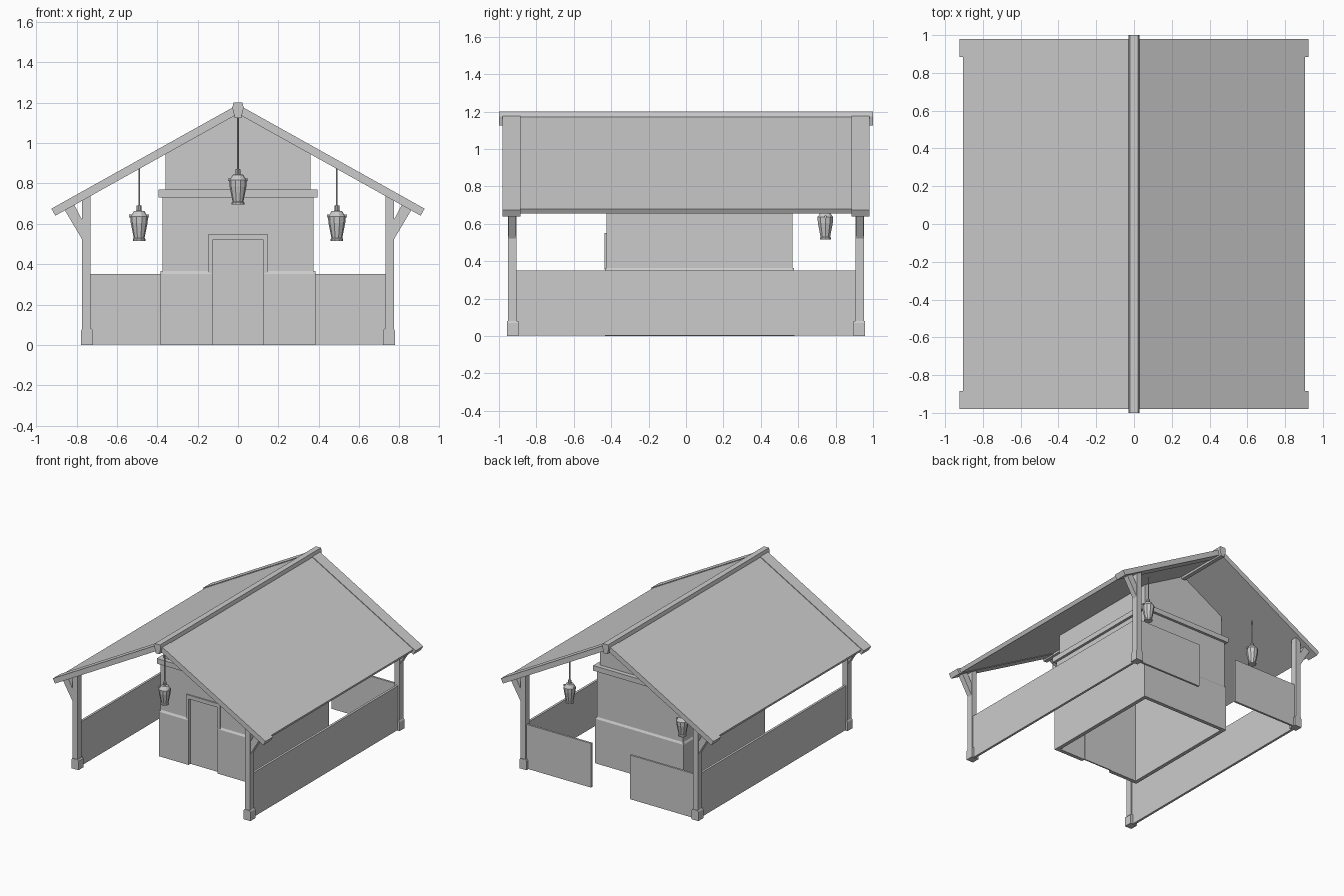
import bpy, bmesh
from mathutils import Vector

cube = bpy.data.objects.get("Cube")
if cube:
    bpy.data.objects.remove(cube)

grey = bpy.data.materials.new("plain_grey")
grey.use_nodes = True
COLOR = (0.6, 0.6, 0.6, 1)
grey.diffuse_color = COLOR
grey.node_tree.nodes["Principled BSDF"].inputs["Base Color"].default_value = COLOR


def finish(name, bm):
    bmesh.ops.recalc_face_normals(bm, faces=bm.faces)
    mesh = bpy.data.meshes.new(name)
    bm.to_mesh(mesh)
    bm.free()
    mesh.materials.append(grey)
    obj = bpy.data.objects.new(name, mesh)
    bpy.context.collection.objects.link(obj)
    return obj


def prism(name, points, start, end, axis="y"):
    """Extrude a profile along y (points are x, z) or along x (points are y, z)."""
    bm = bmesh.new()
    place = (lambda a, b: (a, start, b)) if axis == "y" else (lambda a, b: (start, a, b))
    face = bm.faces.new([bm.verts.new(place(a, b)) for a, b in points])
    new = bmesh.ops.extrude_face_region(bm, geom=[face])["geom"]
    shift = Vector((0, end - start, 0)) if axis == "y" else Vector((end - start, 0, 0))
    bmesh.ops.translate(bm, vec=shift, verts=[v for v in new if isinstance(v, bmesh.types.BMVert)])
    return finish(name, bm)


def box(name, x0, x1, y0, y1, z0, z1):
    return prism(name, [(x0, z0), (x1, z0), (x1, z1), (x0, z1)], y0, y1)


def mirrored(points, side):
    return [(side * a, b) for a, b in points]


def slope(x_end, z_end, thick):
    """Profile of one roof slope running from the ridge to the eave."""
    pitch, nx, nz = 0.558, 0.487, 0.873
    top = z_end + pitch * x_end
    return [(0, top), (x_end, z_end), (x_end - thick * nx, z_end - thick * nz),
            (0, top - thick / nz)]


# Roof slopes, raised gable boards and ridge beam
for side, label in ((-1, "right"), (1, "left")):
    prism(f"roof_panel_{label}", mirrored(slope(0.905, 0.68, 0.03), side), -0.97, 0.97)
    for end, place in ((-1, "front"), (1, "back")):
        prism(f"gable_board_{place}_{label}", mirrored(slope(0.925, 0.675, 0.04), side),
              end * 0.885, end * 0.98)
half = [(0.016, 1.125), (0.028, 1.175), (0.022, 1.2)]
prism("ridge_beam", half + mirrored(half[::-1], -1), -1, 1)

# Corner posts with footings and outward braces
for side, label in ((-1, "right"), (1, "left")):
    for end, place in ((-1, "front"), (1, "back")):
        tag = f"{place}_{label}"
        prism(f"post_{tag}", mirrored([(0.73, 0), (0.772, 0), (0.772, 0.75), (0.73, 0.77)], side),
              end * 0.905, end * 0.953)
        prism(f"footing_{tag}", mirrored([(0.718, 0), (0.778, 0), (0.778, 0.07), (0.772, 0.08),
                                          (0.726, 0.08), (0.718, 0.07)], side),
              end * 0.895, end * 0.957)
        prism(f"brace_{tag}", mirrored([(0.765, 0.51), (0.86, 0.67), (0.82, 0.71),
                                        (0.765, 0.605)], side), end * 0.908, end * 0.95)

# Low fences: both sides, and the back with a gap in the middle
for side, label in ((-1, "right"), (1, "left")):
    box(f"side_fence_{label}", side * 0.742, side * 0.76, -0.91, 0.91, 0.003, 0.35)
    box(f"back_fence_{label}", side * 0.17, side * 0.74, 0.922, 0.938, 0.003, 0.35)

# Hollow room walls, open underneath
FRONT, BACK, WIDE, DOOR = -0.425, 0.57, 0.375, 0.127
for side, label in ((-1, "right"), (1, "left")):
    box(f"side_wall_{label}", side * (WIDE - 0.02), side * WIDE, FRONT, BACK, 0, 0.75)
    box(f"front_wall_{label}", side * DOOR, side * (WIDE - 0.02), FRONT, FRONT + 0.02, 0, 0.75)
box("back_wall", -WIDE + 0.02, WIDE - 0.02, BACK - 0.02, BACK, 0, 0.75)
box("door_lintel", -DOOR, DOOR, FRONT, FRONT + 0.02, 0.52, 0.75)
box("door", -DOOR, DOOR, FRONT + 0.015, FRONT + 0.025, 0, 0.52)


# Thicker lower wall band with a bevelled top edge
def band(base, out):
    return [(base, 0), (base + out, 0), (base + out, 0.35), (base, 0.365)]


for side, label in ((-1, "right"), (1, "left")):
    prism(f"lower_band_side_{label}", mirrored(band(WIDE, 0.01), side), FRONT - 0.008, BACK + 0.008)
    prism(f"lower_band_front_{label}", band(FRONT, -0.009), side * DOOR, side * (WIDE + 0.008), "x")
prism("lower_band_back", band(BACK, 0.009), -WIDE - 0.008, WIDE + 0.008, "x")

# Door trim
leg = [(0.147, 0.355), (0.147, 0.55)]
inner = [(DOOR, 0.52), (DOOR, 0.355)]
prism("door_trim", leg + mirrored(leg[::-1], -1) + mirrored(inner[::-1], -1) + inner,
      FRONT - 0.01, FRONT + 0.002)

# Ledge and the gabled upper wall
box("wall_ledge", -0.395, 0.395, FRONT - 0.02, BACK + 0.02, 0.73, 0.77)
prism("upper_wall", [(-0.36, 0.76), (0.36, 0.76), (0.36, 0.955), (0, 1.155), (-0.36, 0.955)],
      FRONT + 0.015, BACK - 0.015)


# Hanging lanterns
def lantern(name, x, y, z, cord_top):
    profile = [(0, 0), (0.031, 0), (0.031, 0.01), (0.027, 0.015), (0.042, 0.09), (0.044, 0.122),
               (0.038, 0.128), (0.026, 0.148), (0.012, 0.15), (0.012, 0.175), (0.004, 0.178),
               (0.004, cord_top - z)]
    bm = bmesh.new()
    verts = [bm.verts.new((x + r, y, z + h)) for r, h in profile]
    edges = [bm.edges.new(pair) for pair in zip(verts, verts[1:])]
    bmesh.ops.spin(bm, geom=verts + edges, cent=(x, y, 0), axis=(0, 0, 1),
                   angle=6.2831853, steps=10)
    bmesh.ops.remove_doubles(bm, verts=bm.verts, dist=0.0005)
    finish(name, bm)
    for side, label in ((-1, "right"), (1, "left")):
        box(f"{name}_knob_{label}", x + side * 0.038, x + side * 0.05, y - 0.005, y + 0.005,
            z + 0.116, z + 0.13)


lantern("front_lantern", 0, -0.91, 0.695, 1.14)
lantern("back_lantern_right", -0.49, 0.745, 0.515, 0.9)
lantern("back_lantern_left", 0.49, 0.745, 0.515, 0.9)
